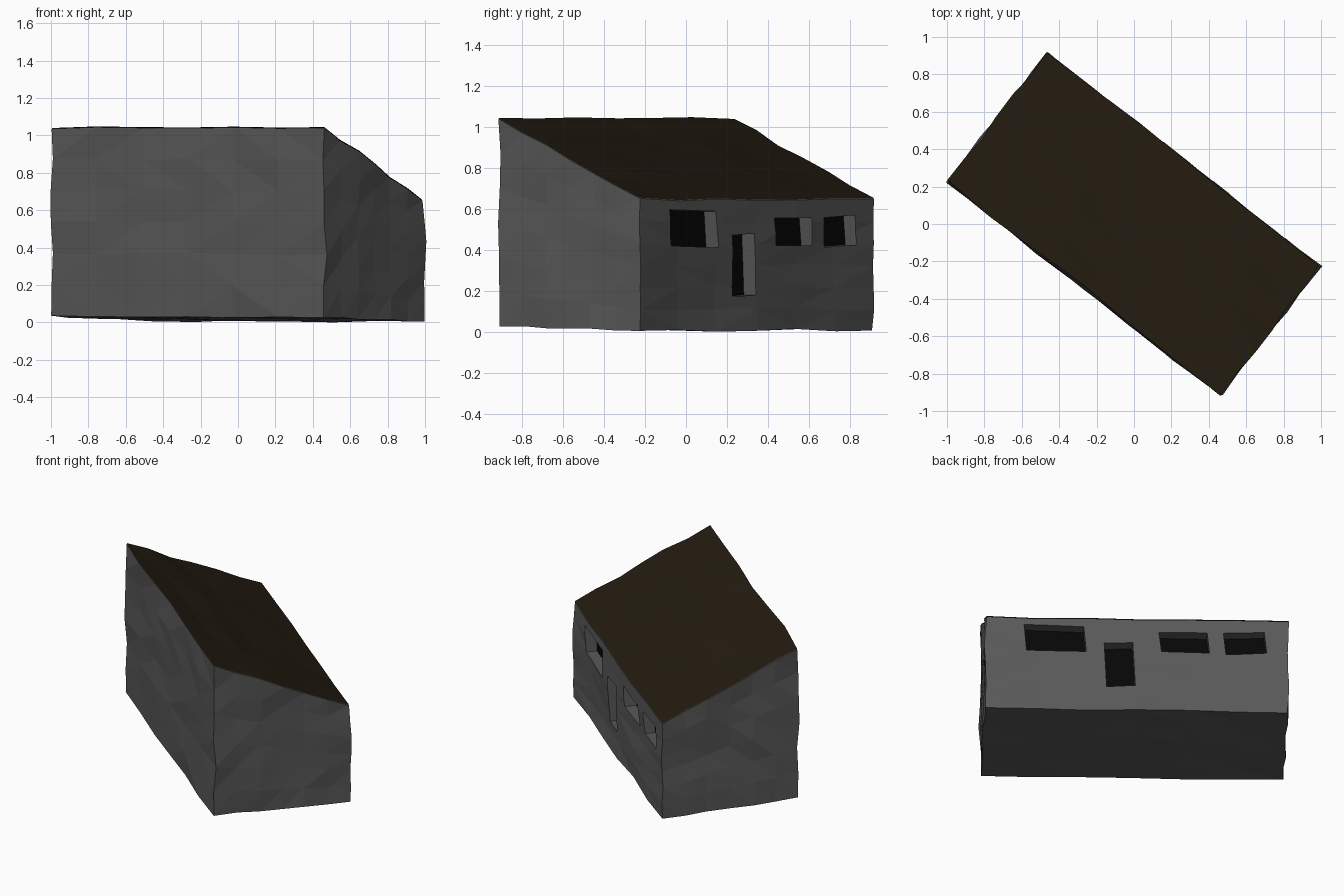
import bpy, bmesh, math
from mathutils import Vector, Matrix, noise

if "Cube" in bpy.data.objects:
    bpy.data.objects.remove(bpy.data.objects["Cube"])

HALF_L, HALF_W = 0.926, 0.436
TURN = Matrix.Rotation(math.radians(-38), 4, 'Z')


def material(name, rgb):
    m = bpy.data.materials.new(name)
    m.diffuse_color = (*rgb, 1)
    m.use_nodes = True
    m.node_tree.nodes["Principled BSDF"].inputs["Base Color"].default_value = m.diffuse_color
    return m


WALL = material("stone_grey", (0.1, 0.1, 0.1))
ROOF = material("dark_brown", (0.016, 0.011, 0.005))
DARK = material("dark_opening", (0.002, 0.002, 0.002))


def make_object(name, bm, mat):
    bmesh.ops.transform(bm, matrix=TURN, verts=bm.verts)
    me = bpy.data.meshes.new(name)
    bm.to_mesh(me)
    bm.free()
    me.materials.append(mat)
    ob = bpy.data.objects.new(name, me)
    bpy.context.collection.objects.link(ob)
    return ob


def box(name, x0, x1, y0, y1, z0, z1, mat, skew=0.0):
    bm = bmesh.new()
    bmesh.ops.create_cube(bm, size=1)
    for v in bm.verts:
        right, top = v.co.x > 0, v.co.z > 0
        v.co = Vector((x1 if right else x0, y1 if v.co.y > 0 else y0,
                       (z1 if top else z0) + (skew if right else -skew)))
        v.co.x += 0.008 if top else -0.008
    return make_object(name, bm, mat)


# Lean-to body: tall front wall, low back wall, uneven surface
bm = bmesh.new()
bmesh.ops.create_cube(bm, size=2)
for v in bm.verts:
    front = v.co.y < 0
    if v.co.z > 0:
        z = 1.045 if front else 0.65
    else:
        z = (0.042 if v.co.x < 0 else 0.032) if front else 0.012
    v.co = Vector((v.co.x * HALF_L, v.co.y * HALF_W, z))
corners = set(bm.verts)
bmesh.ops.subdivide_edges(bm, edges=bm.edges[:], cuts=5, use_grid_fill=True)
for v in bm.verts:
    if v not in corners:
        n = noise.noise_vector(v.co * 4.3 + Vector((3.1, 7.7, 1.9)))
        v.co += Vector((n.x * 0.02, n.y * 0.02, n.z * 0.014))
        v.co.z = max(v.co.z, 0)
low = min(v.co.z for v in bm.verts)
bmesh.ops.translate(bm, vec=(0, 0, -low), verts=bm.verts)
bmesh.ops.triangulate(bm, faces=bm.faces[:])
bm.normal_update()

# Roof covering follows the sloping top faces
roof = bm.copy()
roof.normal_update()
others = [f for f in roof.faces if f.normal.z < 0.6]
bmesh.ops.delete(roof, geom=others, context='FACES')
bmesh.ops.translate(roof, vec=(0, 0, 0.004), verts=roof.verts)
make_object("roof", roof, ROOF)
walls = make_object("walls", bm, WALL)

# Windows and doorway recessed into the low back wall: x0, x1, z0, z1, skew
DEPTH = 0.075
openings = [
    ("large_window", 0.315, 0.68, 0.415, 0.592, 0.004),
    ("doorway", 0.015, 0.19, 0.175, 0.475, -0.004),
    ("middle_window", -0.44, -0.145, 0.42, 0.555, 0.0),
    ("small_window", -0.79, -0.54, 0.418, 0.563, -0.006),
]
for name, x0, x1, z0, z1, skew in openings:
    cutter = box(name + "_cutter", x0, x1, HALF_W - DEPTH, HALF_W + 0.1, z0, z1, WALL, skew)
    cutter.hide_render = True
    mod = walls.modifiers.new("cut", 'BOOLEAN')
    mod.operation = 'DIFFERENCE'
    mod.solver = 'EXACT'
    mod.object = cutter
    bpy.context.view_layer.objects.active = walls
    bpy.ops.object.modifier_apply(modifier=mod.name)
    bpy.data.objects.remove(cutter)
    box(name + "_panel", x0, x1, HALF_W - DEPTH - 0.004, HALF_W - DEPTH + 0.003,
        z0, z1, DARK, skew)
